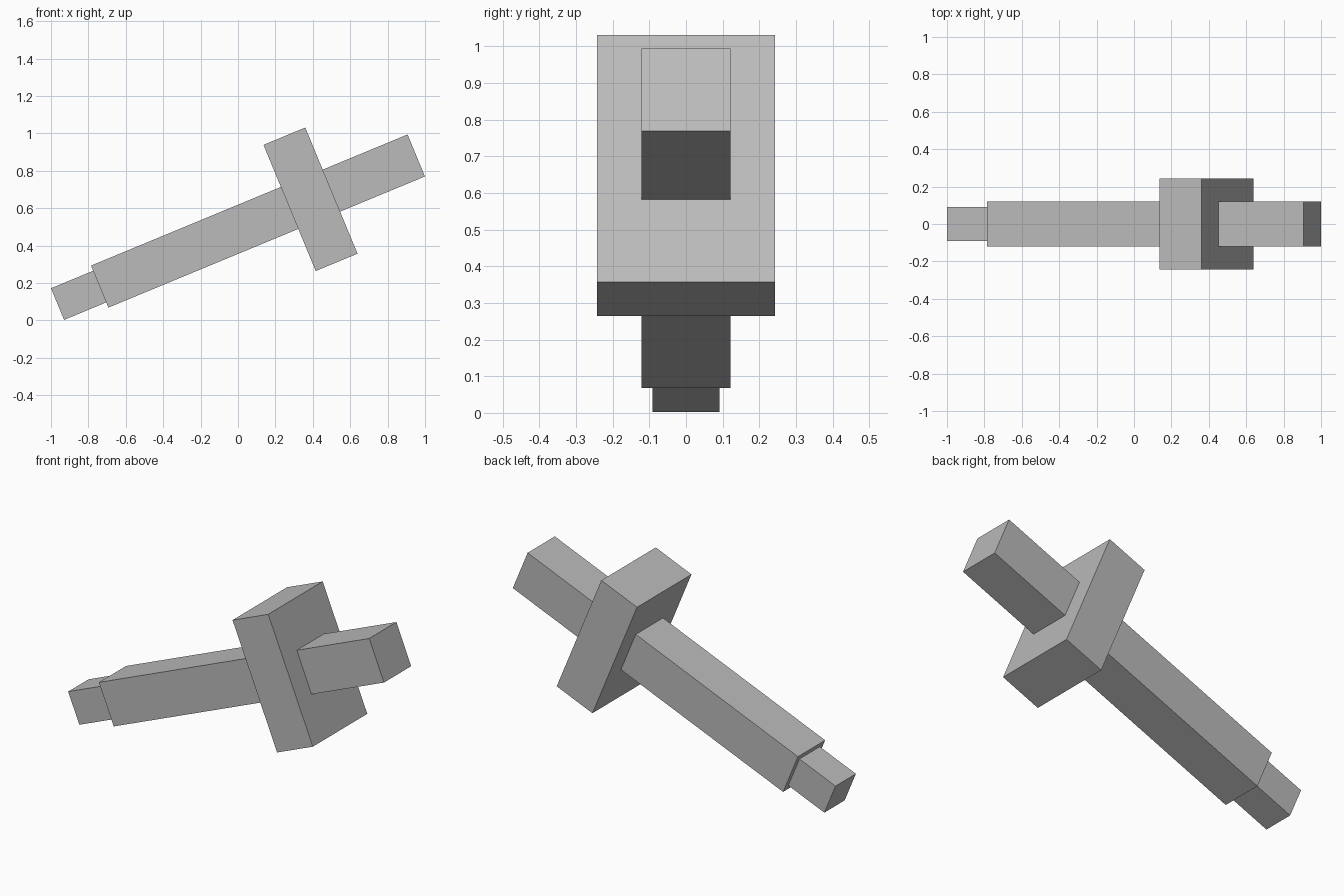
import bpy
import math
from mathutils import Matrix

if "Cube" in bpy.data.objects:
    bpy.data.objects.remove(bpy.data.objects["Cube"])

TILT = math.radians(-22.5)  # whole sword leans up towards +x
AXIS = 0.45                 # offset of the long axis from the origin

grey = bpy.data.materials.new("grey")
grey.diffuse_color = (0.5, 0.5, 0.5, 1)
grey.use_nodes = True
grey.node_tree.nodes["Principled BSDF"].inputs["Base Color"].default_value = grey.diffuse_color


def bar(name, start, end, depth, height):
    """Box along the tilted axis from start to end."""
    bpy.ops.mesh.primitive_cube_add(size=1)
    ob = bpy.context.object
    ob.name = name
    fit = (Matrix.Rotation(TILT, 4, 'Y')
           @ Matrix.Translation(((start + end) / 2, 0, AXIS))
           @ Matrix.Diagonal((end - start, depth, height, 1)))
    ob.data.transform(fit)
    ob.data.materials.append(grey)


bar("blade_tip", -0.858, -0.614, 0.182, 0.183)
bar("blade_and_grip", -0.614, 1.218, 0.243, 0.243)
bar("crossguard", 0.485, 0.727, 0.487, 0.73)
